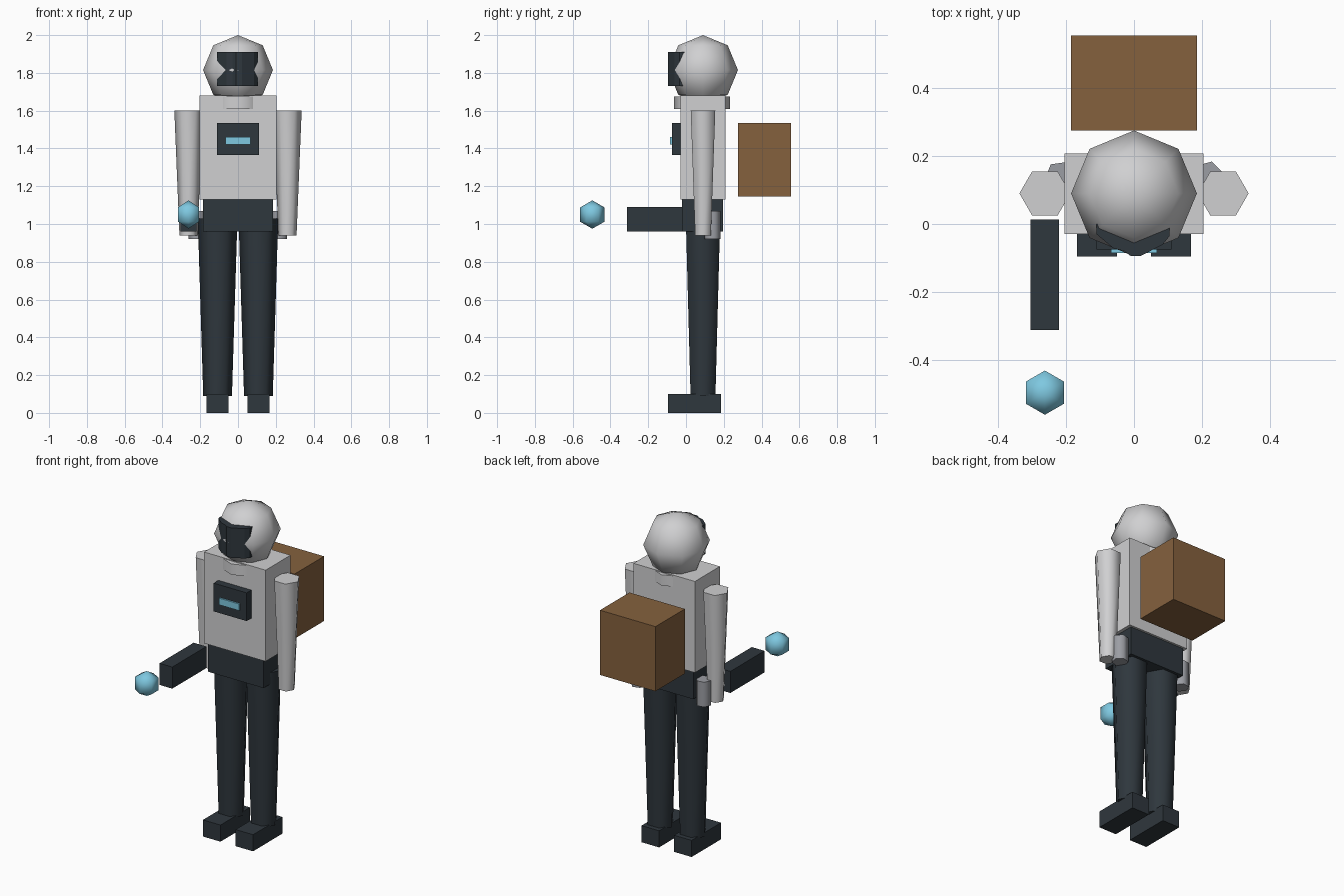
import bpy, bmesh, math
from mathutils import Matrix

if "Cube" in bpy.data.objects:
    bpy.data.objects.remove(bpy.data.objects["Cube"], do_unlink=True)


def material(name, rgb):
    m = bpy.data.materials.new(name)
    m.use_nodes = True
    m.diffuse_color = (*rgb, 1)
    m.node_tree.nodes["Principled BSDF"].inputs["Base Color"].default_value = (*rgb, 1)
    return m


LIGHT = material("light grey", (0.63, 0.63, 0.64))
MID = material("mid grey", (0.33, 0.34, 0.37))
DARK = material("dark slate", (0.028, 0.038, 0.047))
BROWN = material("brown", (0.235, 0.12, 0.048))
BLUE = material("light blue", (0.21, 0.58, 0.75))


def finish(name, bm, mat, smooth=None):
    """Turn a bmesh into an object, optionally smooth below an angle."""
    bmesh.ops.recalc_face_normals(bm, faces=bm.faces)
    me = bpy.data.meshes.new(name)
    bm.to_mesh(me)
    bm.free()
    me.materials.append(mat)
    ob = bpy.data.objects.new(name, me)
    bpy.context.collection.objects.link(ob)
    if smooth:
        bpy.ops.object.select_all(action="DESELECT")
        ob.select_set(True)
        bpy.context.view_layer.objects.active = ob
        bpy.ops.object.shade_smooth_by_angle(angle=math.radians(smooth))
    return ob


def box(name, x, y, z, mat):
    bm = bmesh.new()
    bmesh.ops.create_cube(bm, size=1)
    for v in bm.verts:
        for i, (lo, hi) in enumerate((x, y, z)):
            v.co[i] = hi if v.co[i] > 0 else lo
    return finish(name, bm, mat)


def tube(name, x, y, z, r_low, r_top, sides, turn, mat):
    """Capped, tapered cylinder; turn sets the angle of its first corner."""
    bm = bmesh.new()
    rings = [[bm.verts.new((x + r * math.cos(turn + k * math.tau / sides),
                            y + r * math.sin(turn + k * math.tau / sides), h))
              for k in range(sides)] for r, h in ((r_low, z[0]), (r_top, z[1]))]
    for ring in rings:
        bm.faces.new(ring)
    for k in range(sides):
        n = (k + 1) % sides
        bm.faces.new((rings[0][k], rings[0][n], rings[1][n], rings[1][k]))
    return finish(name, bm, mat, 65)


def ball(name, centre, r, segments, rings, mat):
    bm = bmesh.new()
    bmesh.ops.create_uvsphere(bm, u_segments=segments, v_segments=rings, radius=r,
                              matrix=Matrix.Translation(centre))
    return finish(name, bm, mat, 80)


# Head with a curved visor set into its front
ball("head", (0, 0.09, 1.815), 0.185, 8, 4, LIGHT)
outline = [(-0.11, 0.0), (-0.11, -0.03), (-0.06, -0.072), (-0.03, -0.079), (-0.01, -0.094),
           (0.02, -0.094), (0.085, -0.06), (0.105, -0.035), (0.105, 0.0)]
bm = bmesh.new()
base = bm.faces.new([bm.verts.new((x, y, 1.73)) for x, y in outline])
top = bmesh.ops.extrude_face_region(bm, geom=[base])["geom"]
for v in top:
    if isinstance(v, bmesh.types.BMVert):
        v.co.z = 1.91
finish("visor", bm, DARK)

# Trunk
tube("collar", 0, 0.085, (1.61, 1.675), 0.148, 0.148, 8, 0, LIGHT)
box("torso", (-0.205, 0.205), (-0.03, 0.208), (1.13, 1.68), LIGHT)
box("pelvis", (-0.185, 0.185), (-0.02, 0.195), (0.96, 1.13), DARK)
box("chest_panel", (-0.11, 0.11), (-0.075, -0.02), (1.365, 1.535), DARK)
box("chest_screen", (-0.067, 0.067), (-0.085, -0.07), (1.42, 1.46), BLUE)
box("backpack", (-0.185, 0.185), (0.275, 0.555), (1.145, 1.535), BROWN)

# Limbs, mirrored left and right
for side, s in (("left", 1), ("right", -1)):
    tube(side + "_arm", s * 0.262, 0.09, (0.94, 1.6), 0.048, 0.075, 6, 0, LIGHT)
    tube(side + "_hand", s * 0.217, 0.14, (0.92, 1.07), 0.045, 0.045, 6,
         math.radians(75 if s > 0 else 68), MID)
    tube(side + "_leg", s * 0.108, 0.09, (0.09, 1.03), 0.076, 0.105, 6, 0, DARK)
    box(side + "_foot", sorted((s * 0.05, s * 0.167)), (-0.095, 0.185), (0, 0.1), DARK)

# Held tool and the orb floating ahead of it
box("tool", (-0.305, -0.22), (-0.312, 0.013), (0.96, 1.09), DARK)
ball("orb", (-0.262, -0.496, 1.05), 0.075, 6, 3, BLUE)
